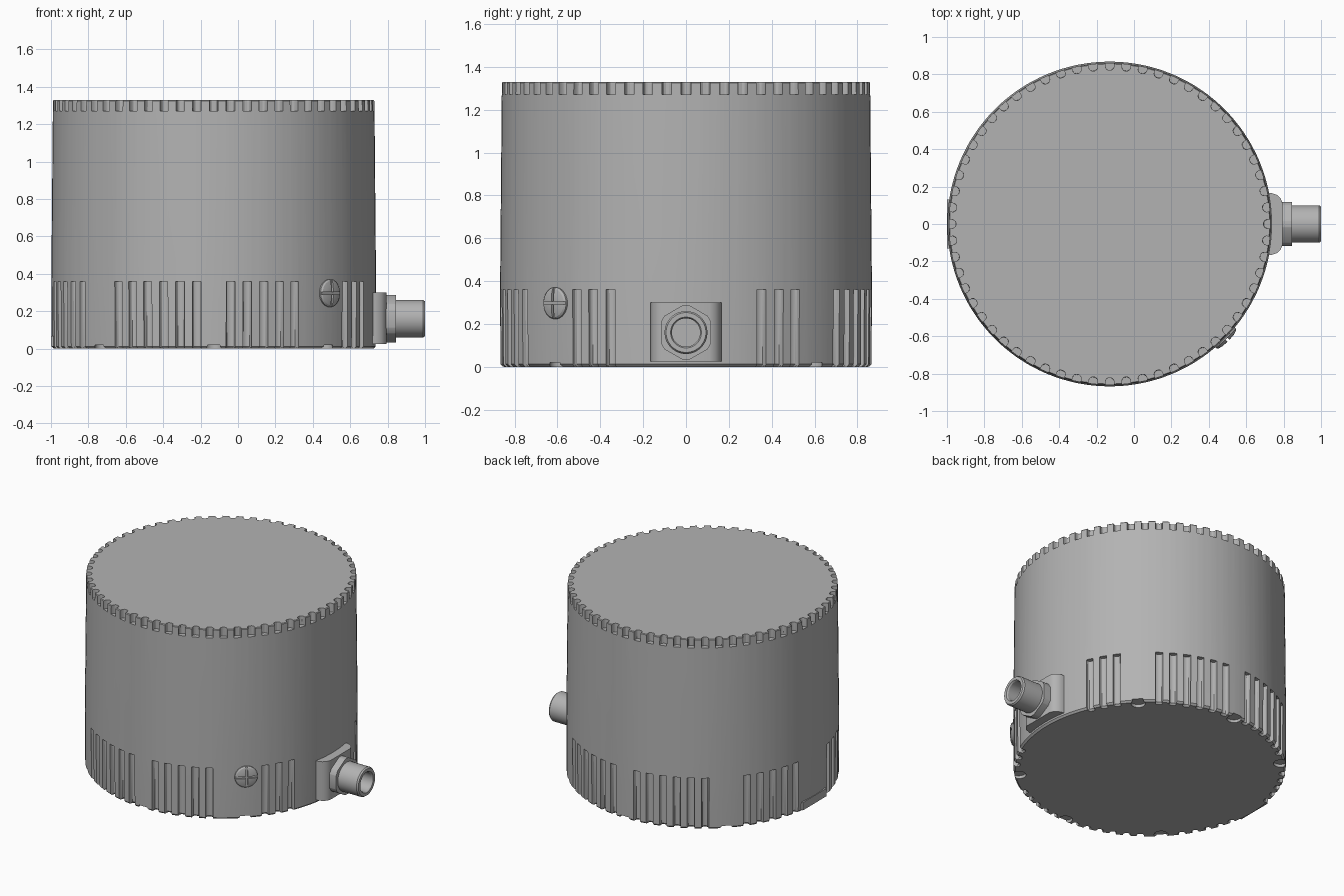
import bpy, bmesh
from math import sin, cos, pi, radians
from mathutils import Matrix, Vector

old = bpy.data.objects.get("Cube")
if old:
    bpy.data.objects.remove(old, do_unlink=True)

CX, R = -0.13, 0.866          # housing axis and radius
STEP = 6                      # angular pitch of grooves and notches

grey = bpy.data.materials.new("housing grey")
grey.use_nodes = True
color = (0.45, 0.45, 0.45, 1)
grey.diffuse_color = color
grey.node_tree.nodes["Principled BSDF"].inputs["Base Color"].default_value = color


def finish(name, bm):
    bmesh.ops.recalc_face_normals(bm, faces=bm.faces)
    mesh = bpy.data.meshes.new(name)
    bm.to_mesh(mesh)
    bm.free()
    mesh.materials.append(grey)
    obj = bpy.data.objects.new(name, mesh)
    bpy.context.collection.objects.link(obj)
    return obj


def smooth(obj):
    bpy.ops.object.select_all(action='DESELECT')
    obj.select_set(True)
    bpy.context.view_layer.objects.active = obj
    bpy.ops.object.shade_smooth_by_angle(angle=radians(28))


def loft(name, rings):
    """Skin a stack of equal-length closed rings and cap both ends."""
    bm = bmesh.new()
    rows = [[bm.verts.new(p) for p in ring] for ring in rings]
    n = len(rows[0])
    for a, b in zip(rows, rows[1:]):
        for i in range(n):
            j = (i + 1) % n
            bm.faces.new((a[i], a[j], b[j], b[i]))
    bm.faces.new(rows[0][::-1])
    bm.faces.new(rows[-1])
    bmesh.ops.remove_doubles(bm, verts=bm.verts, dist=0.0002)
    return finish(name, bm)


def cylinder(name, r, depth, matrix, sides=40):
    bm = bmesh.new()
    bmesh.ops.create_cone(bm, cap_ends=True, segments=sides, radius1=r,
                          radius2=r, depth=depth, matrix=matrix)
    return finish(name, bm)


def box(name, size, matrix):
    bm = bmesh.new()
    bmesh.ops.create_cube(bm, size=1, matrix=matrix @ Matrix.Diagonal((*size, 1)))
    return finish(name, bm)


def cut(obj, cutters):
    bpy.context.view_layer.objects.active = obj
    for c in cutters:
        c.hide_render = True
        mod = obj.modifiers.new("cut", 'BOOLEAN')
        mod.operation, mod.solver, mod.object = 'DIFFERENCE', 'EXACT', c
        bpy.ops.object.modifier_apply(modifier=mod.name)
        bpy.data.objects.remove(c, do_unlink=True)


# Groove cross-section: half-width fraction and depth of a rounded U
GROOVE = [(-1, 0), (-1, .55), (-.75, .85), (-.35, 1),
          (.35, 1), (.75, .85), (1, .55), (1, 0)]
BLANK = {270, 90, 306, 312, 318, 42, 48, 132, 138, 222, 228,
         174, 180, 186, 342, 348, 354, 0, 6, 12, 18}


def ring(z, r, depth=0.0, blank=()):
    pts = []
    for deg in range(0, 360, STEP):
        d = 0 if deg in blank else depth
        for side, k in GROOVE:
            a = radians(deg) + side * 0.0235 / R
            q = r - d * k
            pts.append((CX + q * cos(a), q * sin(a), z))
    return pts


# Housing: grooved base, plain drum, notched top rim
housing = loft("housing", [
    ring(0, R - .012, .03, BLANK), ring(.012, R, .03, BLANK),
    ring(.36, R + .002, .03, BLANK), ring(.36, R + .002),
    ring(1.27, R - .006), ring(1.27, R - .006, .036),
    ring(1.325, R - .007, .036), ring(1.33, R - .011, .032)])

# Screw pockets under the rim
pockets = []
for deg in (45, 90, 135, 225, 270, 315):
    a = radians(deg)
    pockets.append(cylinder("pocket_cutter", .045, .04, Matrix.Translation(
        (CX + .835 * cos(a), .835 * sin(a), 0)), 24))
cut(housing, pockets)
smooth(housing)

# Cable boss on the left side
outline = [(.6, -.165), (.735, -.165), (.765, -.155), (.785, -.135), (.795, -.11)]
outline += [(x, -y) for x, y in reversed(outline)]
boss = loft("connector_boss", [[(x, y, z) for x, y in outline] for z in (.025, .3)])
smooth(boss)

# Hexagonal nut, flat side up
along_x = Matrix.Rotation(pi / 2, 4, 'Y')
nut = cylinder("connector_nut", .136, .07,
               Matrix.Translation((.81, 0, .16)) @ along_x @ Matrix.Rotation(pi / 6, 4, 'Z'), 6)
limit = cylinder("nut_rounding", .127, .2, Matrix.Translation((.81, 0, .16)) @ along_x, 48)
limit.hide_render = True
bpy.context.view_layer.objects.active = nut
mod = nut.modifiers.new("round", 'BOOLEAN')
mod.operation, mod.solver, mod.object = 'INTERSECT', 'EXACT', limit
bpy.ops.object.modifier_apply(modifier=mod.name)
bpy.data.objects.remove(limit, do_unlink=True)
smooth(nut)

# Hollow connector sleeve
sleeve_profile = [(.1, .78), (.1, .99), (.093, 1), (.072, 1), (.066, .99), (.066, .88)]
sleeve = loft("connector_sleeve", [
    [(x, r * cos(i * pi / 24), .16 + r * sin(i * pi / 24)) for i in range(48)]
    for r, x in sleeve_profile])
smooth(sleeve)

# Cross-slotted vent screw on the front left
a = radians(315.5)
out = Vector((cos(a), sin(a), 0))
frame = Matrix.Translation(Vector((CX, 0, .297)) + out * R) @ Matrix.Rotation(a, 4, 'Z')
head = [(.074, -.04), (.074, .008), (.066, .016), (.045, .022), (.02, .024)]
screw = loft("vent_screw", [
    [frame @ Vector((h, r * cos(i * pi / 20), r * sin(i * pi / 20))) for i in range(40)]
    for r, h in head])
shift = frame @ Matrix.Translation((.022, 0, 0))
cut(screw, [box("slot_cutter", (.024, .014, .2), shift),
            box("slot_cutter", (.024, .2, .014), shift)])
smooth(screw)

# Low ridge on the right side, opposite the connector
box("side_ridge", (.05, .26, .055), Matrix.Translation((-.975, 0, .04)))
